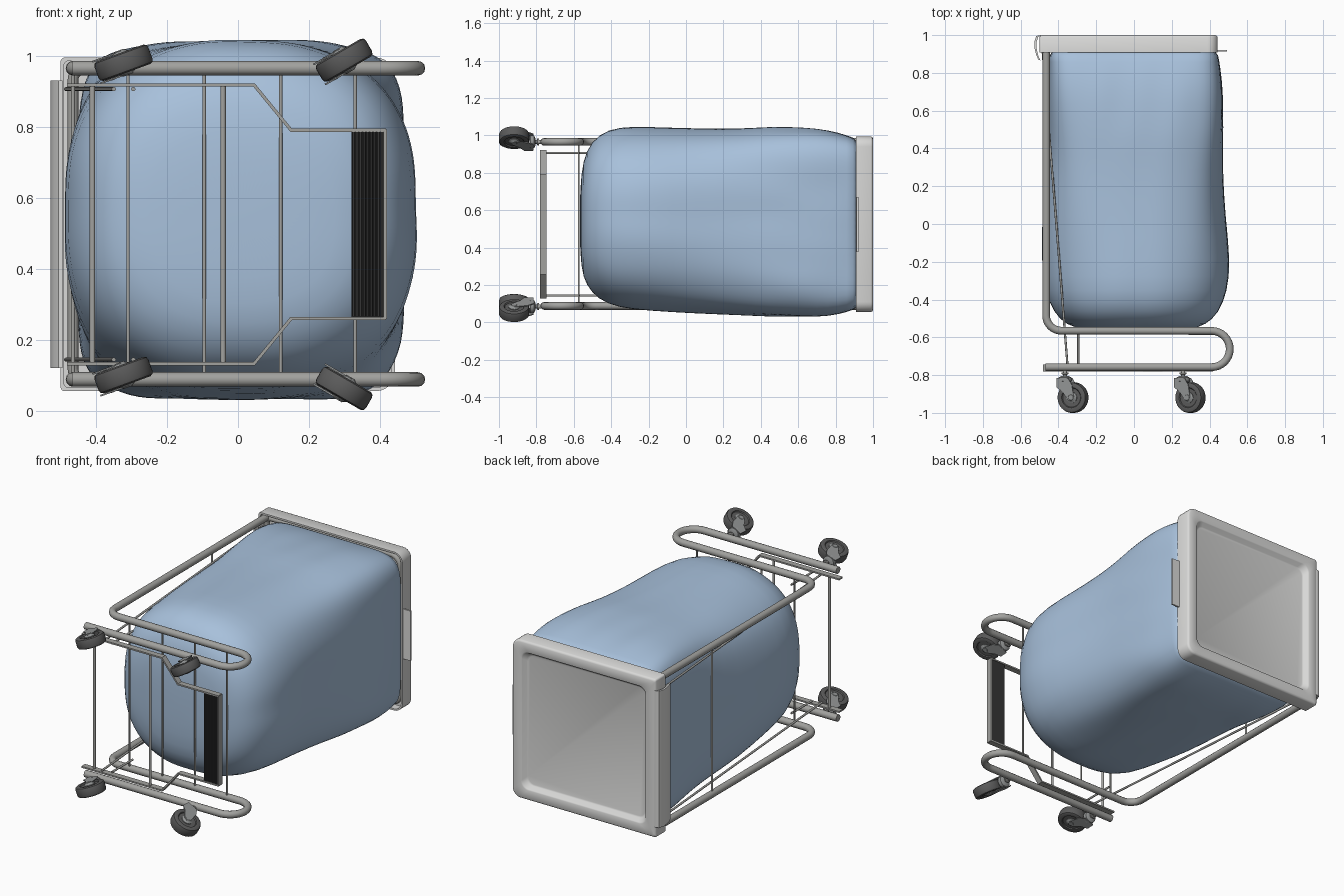
import bpy, bmesh, math
from mathutils import Vector, noise

if "Cube" in bpy.data.objects:
    bpy.data.objects.remove(bpy.data.objects["Cube"])

ZC = 0.525  # mirror plane height


def material(name, c):
    m = bpy.data.materials.new(name)
    m.diffuse_color = (*c, 1)
    m.use_nodes = True
    m.node_tree.nodes["Principled BSDF"].inputs["Base Color"].default_value = m.diffuse_color
    return m


BAG = material("blue fabric", (0.39, 0.53, 0.71))
LID = material("light grey plastic", (0.70, 0.70, 0.69))
METAL = material("grey metal", (0.36, 0.36, 0.345))
FORK = material("caster grey", (0.29, 0.30, 0.30))
TYRE = material("dark grey rubber", (0.105, 0.105, 0.105))
TREAD = material("black rubber", (0.035, 0.035, 0.035))


def finish(name, mesh, mat, angle=35):
    ob = bpy.data.objects.new(name, mesh)
    bpy.context.collection.objects.link(ob)
    mesh.materials.clear()
    mesh.materials.append(mat)
    bpy.ops.object.select_all(action='DESELECT')
    ob.select_set(True)
    bpy.context.view_layer.objects.active = ob
    bpy.ops.object.shade_smooth_by_angle(angle=math.radians(angle))
    return ob


def loft(name, rings, mat, angle=35):
    """Skin a list of equal-length point rings and cap both ends."""
    bm = bmesh.new()
    vs = [[bm.verts.new(p) for p in r] for r in rings]
    n = len(vs[0])
    for a, b in zip(vs, vs[1:]):
        for i in range(n):
            j = (i + 1) % n
            bm.faces.new((a[i], a[j], b[j], b[i]))
    bm.faces.new(vs[0][::-1])
    bm.faces.new(vs[-1])
    bmesh.ops.recalc_face_normals(bm, faces=bm.faces)
    me = bpy.data.meshes.new(name)
    bm.to_mesh(me)
    bm.free()
    return finish(name, me, mat, angle)


def lathe(name, base, axis, profile, mat, seg=28):
    """Turned part: profile is (radius, distance along axis)."""
    axis = Vector(axis).normalized()
    u = axis.orthogonal().normalized()
    v = axis.cross(u)
    ang = [2 * math.pi * i / seg for i in range(seg)]
    rings = [[Vector(base) + axis * t + r * (u * math.cos(a) + v * math.sin(a)) for a in ang]
             for r, t in profile]
    return loft(name, rings, mat)


def rod(name, p, q, r, mat=METAL, seg=12):
    d = Vector(q) - Vector(p)
    return lathe(name, p, d, [(r, 0), (r, d.length)], mat, seg)


def tube(name, pts, r, mat, cyclic=False):
    cu = bpy.data.curves.new(name, 'CURVE')
    cu.dimensions = '3D'
    cu.bevel_depth = r
    cu.bevel_resolution = 4
    cu.use_fill_caps = True
    sp = cu.splines.new('POLY')
    sp.points.add(len(pts) - 1)
    for s, p in zip(sp.points, pts):
        s.co = (*p, 1)
    sp.use_cyclic_u = cyclic
    tmp = bpy.data.objects.new(name + "_path", cu)
    bpy.context.collection.objects.link(tmp)
    bpy.context.view_layer.update()
    me = bpy.data.meshes.new_from_object(tmp.evaluated_get(bpy.context.evaluated_depsgraph_get()))
    bpy.data.objects.remove(tmp)
    return finish(name, me, mat, 50)


def arc(cx, cy, r, a0, a1, n):
    return [(cx + r * math.cos(math.radians(a0 + (a1 - a0) * i / n)),
             cy + r * math.sin(math.radians(a0 + (a1 - a0) * i / n))) for i in range(n + 1)]


def rrect(x0, x1, z0, z1, rl, rr, y):
    """Rounded rectangle ring, left and right corner radii differ."""
    p = (arc(x1 - rr, z1 - rr, rr, 90, 0, 6) + arc(x1 - rr, z0 + rr, rr, 0, -90, 6)
         + arc(x0 + rl, z0 + rl, rl, 270, 180, 6) + arc(x0 + rl, z1 - rl, rl, 180, 90, 6))
    return [(x, y, z) for x, z in p]


# Laundry bag: superellipse sections (y, x0, x1, z0, z1, squareness)
sections = [(0.935, -.44, .43, .08, .97, 10), (0.90, -.445, .445, .07, .985, 9),
            (0.82, -.45, .455, .045, 1.01, 7.5), (0.70, -.45, .468, .03, 1.035, 6),
            (0.58, -.45, .472, .033, 1.042, 5), (0.45, -.45, .472, .036, 1.045, 4.3),
            (0.30, -.455, .468, .04, 1.035, 3.7), (0.05, -.488, .482, .048, 1.037, 3.0),
            (-0.2, -.49, .513, .06, 1.043, 2.6), (-0.36, -.47, .495, .075, 1.045, 2.5),
            (-0.47, -.425, .45, .12, 1.005, 2.5), (-0.535, -.36, .38, .2, .92, 2.5),
            (-0.562, -.26, .29, .29, .8, 2.5), (-0.568, -.08, .1, .46, .62, 2.5)]
rings = []
for y, x0, x1, z0, z1, n in sections:
    ring = []
    for i in range(72):
        a = 2 * math.pi * i / 72
        c, s = math.cos(a), math.sin(a)
        k = (abs(c) ** n + abs(s) ** n) ** (-1 / n)
        x = (x0 + x1) / 2 + (x1 - x0) / 2 * k * c
        z = (z0 + z1) / 2 + (z1 - z0) / 2 * k * s
        amp = 0.022 if 0.4 < y < 0.85 else 0.01 if -0.5 < y < 0.85 else 0
        w = 1 + amp * noise.noise((x * 6, y * 3, z * 6))
        ring.append((x * w, y, ZC + (z - ZC) * w))
    rings.append(ring)
bag = loft("laundry_bag", rings, BAG, 80)
sub = bag.modifiers.new("soften", 'SUBSURF')
sub.levels = sub.render_levels = 1


# Lid: hollow skirt, rounded top edge, recessed panel
def lid_ring(inset, y):
    return rrect(-.5 + inset, .443 - inset, .055 + inset, .995 - inset,
                 .045 if inset > .05 else .012, .045 if inset > .05 else .055 - inset, y)


loft("lid", [lid_ring(i, y) for i, y in
             [(.01, .955), (.01, .908), (0, .908), (0, .988), (.004, .996), (.012, 1.0),
              (.06, 1.0), (.066, .997), (.08, .973), (.088, .97)]], LID, 40)

# Curved hinge lip on the lid's back edge, and the front grip tab
outer = [(-.495, 1.0), (-.518, .995), (-.528, .965), (-.526, .93), (-.518, .895), (-.506, .87)]
lip = outer + [(x + .011, y - .004) for x, y in outer[::-1]]
loft("hinge_lip", [[(x, y, z) for x, y in lip] for z in (.12, .93)], LID)
loft("lid_grip_tab", [[(x, y, z) for x, z in ((.43, .375), (.493, .375), (.493, .67), (.43, .67))]
                      for y in (.912, .922)], LID)

# Hoop under the lid that carries the bag
tube("bag_hoop", rrect(-.465, .41, .088, .962, .03, .06, .935), .015, METAL, True)

# Main bent side frames
path = ([(-.465, .935)] + arc(-.385, -.485, .08, 180, 270, 8)
        + arc(.411, -.662, .096, 90, -90, 16) + [(-.468, -.758)])
for side, z in (("upper", .965), ("lower", .088)):
    tube("side_frame_" + side, [(x, y, z) for x, y in path], .0205, METAL)

# Thin cross rods under the bag and one across the back
for i, x in enumerate((-.31, -.095, .12, .33)):
    rod(f"base_cross_rod_{i}", (x, -.573, .088), (x, -.573, .965), .005)
rod("back_cross_rod", (-.465, .42, .088), (-.465, .42, .965), .006)

# Pedal cross bars
rod("pedal_rear_bar", (-.41, -.76, .135), (-.41, -.76, .918), .008)
rod("pedal_middle_bar", (-.042, -.762, .135), (-.042, -.762, .918), .008)


def strip(name, p, q, t=.0045):
    """Flat bar standing in y between two x,z points."""
    d = (Vector(q) - Vector(p)).normalized()
    px, pz = -d.y * t, d.x * t
    e = d * t * .5
    loft(name, [[(a[0] + s * px + k * e.x, y, a[1] + s * pz + k * e.y)
                 for s, y in ((1, -.78), (1, -.745), (-1, -.745), (-1, -.78))]
                for a, k in ((p, -1), (q, 1))], METAL)


# Pedal arms, lid linkage rods and pivot hangers on each side
for side, m in (("upper", 1), ("lower", -1)):
    arm = [(-.48, .393), (.045, .393), (.15, .265), (.415, .265)]
    for i in range(3):
        strip(f"pedal_arm_{side}_{i}", (arm[i][0], ZC + m * arm[i][1]),
              (arm[i + 1][0], ZC + m * arm[i + 1][1]))
    z = ZC + m * .381
    rod(f"lid_link_{side}", (-.35, -.775, z), (-.484, .92, z), .006)
    rod(f"pivot_hanger_{side}", (-.295, -.76, z), (-.295, -.566, z), .006)
strip("pedal_front_edge", (.415, ZC - .265), (.415, ZC + .265))

# Foot pedal plate with ribbed black tread
ribs = [(.32, -.758)]
for i in range(9):
    x = .321 + i * .01
    ribs += [(x, -.775), (x + .002, -.778), (x + .007, -.778), (x + .009, -.775)]
ribs += [(.411, -.758)]
loft("pedal_tread", [[(x, y, z) for x, y in ribs] for z in (.265, .785)], TREAD)
loft("pedal_plate", [rrect(.32, .413, .263, .787, .002, .002, y) for y in (-.757, -.748)], TREAD)

# Swivel casters: stem x, stem z, heading in degrees
for i, (x, z, deg) in enumerate(((-.365, .965, 20), (.26, .965, 30),
                                 (-.365, .085, 20), (.26, .085, -30))):
    a = math.radians(deg)
    d = Vector((math.cos(a), 0, math.sin(a)))
    n = Vector((-math.sin(a), 0, math.cos(a)))
    stem = Vector((x, 0, z))
    hub = stem + d * .045 + Vector((0, -.919, 0))
    lathe(f"caster_stem_{i}", stem, (0, -1, 0),
          [(.011, .76), (.011, .785), (.018, .787), (.018, .795), (.01, .797), (.01, .812)], METAL, 16)
    lathe(f"caster_swivel_{i}", stem, (0, -1, 0),
          [(.02, .805), (.034, .812), (.036, .832), (.03, .838)], FORK)
    lathe(f"caster_wheel_{i}", hub, n,
          [(.05, -.022), (.054, -.028), (.07, -.029), (.078, -.025), (.081, -.016),
           (.081, .016), (.078, .025), (.07, .029), (.054, .028), (.05, .022)], TYRE, 36)
    lathe(f"caster_hub_{i}", hub, n, [(.014, -.037), (.016, -.034), (.03, -.026), (.03, .026),
                                      (.016, .034), (.014, .037)], FORK, 20)
    plate = [(-.034, -.815), (.028, -.815), (.05, -.85), (.062, -.915), (.048, -.937),
             (.028, -.93), (-.005, -.885), (-.036, -.865)]
    for k in (-1, 1):
        loft(f"caster_fork_{i}_{'a' if k < 0 else 'b'}",
             [[stem + d * u + n * (k * w) + Vector((0, y, 0)) for u, y in plate]
              for w in (.030, .035)], FORK)
